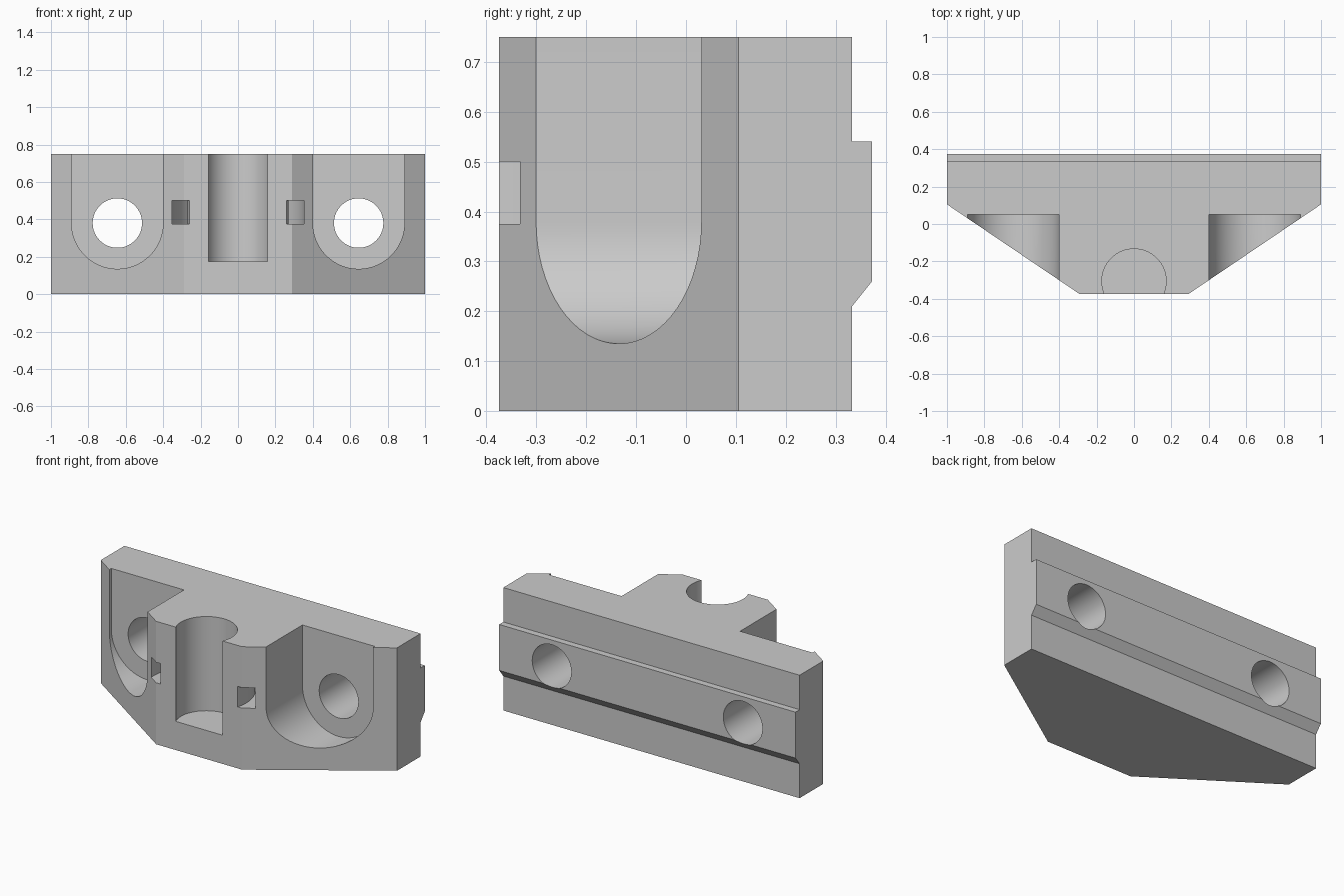
import bpy, bmesh
from math import sin, cos, pi, radians
from mathutils import Vector

cube = bpy.data.objects.get("Cube")
if cube:
    bpy.data.objects.remove(cube, do_unlink=True)

grey = bpy.data.materials.new("plain grey")
grey.use_nodes = True
COLOUR = (0.6, 0.6, 0.6, 1)
grey.diffuse_color = COLOUR
grey.node_tree.nodes["Principled BSDF"].inputs["Base Color"].default_value = COLOUR

AXES = {"x": lambda a, b, d: (d, a, b),
        "y": lambda a, b, d: (a, d, b),
        "z": lambda a, b, d: (a, b, d)}


def finish(bm, name):
    bmesh.ops.recalc_face_normals(bm, faces=bm.faces)
    mesh = bpy.data.meshes.new(name)
    bm.to_mesh(mesh)
    bm.free()
    mesh.materials.append(grey)
    obj = bpy.data.objects.new(name, mesh)
    bpy.context.collection.objects.link(obj)
    return obj


def prism(name, outline, axis, start, end):
    """Extrude a 2D outline along an axis."""
    bm = bmesh.new()
    face = bm.faces.new([bm.verts.new(AXES[axis](a, b, start)) for a, b in outline])
    moved = bmesh.ops.extrude_face_region(bm, geom=[face])["geom"]
    shift = Vector(AXES[axis](0, 0, end - start))
    bmesh.ops.translate(bm, vec=shift, verts=[v for v in moved if isinstance(v, bmesh.types.BMVert)])
    return finish(bm, name)


def arc(cx, cy, r, start, end, steps):
    return [(cx + r * cos(start + (end - start) * i / steps),
             cy + r * sin(start + (end - start) * i / steps)) for i in range(steps + 1)]


def circle(cx, cy, r):
    return arc(cx, cy, r, 0, 2 * pi, 64)[:-1]


def ring(name, cy, inner, outer, low, high):
    """Spin a rectangle about a vertical axis."""
    bm = bmesh.new()
    corners = [(inner, low), (outer, low), (outer, high), (inner, high)]
    verts = [bm.verts.new((r, cy, z)) for r, z in corners]
    edges = [bm.edges.new((verts[i], verts[i - 1])) for i in range(4)]
    bmesh.ops.spin(bm, geom=verts + edges, cent=(0, cy, 0), axis=(0, 0, 1),
                   angle=2 * pi, steps=64, use_duplicate=False)
    bmesh.ops.remove_doubles(bm, verts=bm.verts, dist=0.0001)
    return finish(bm, name)


def combine(target, tool, operation):
    mod = target.modifiers.new(tool.name, 'BOOLEAN')
    mod.operation, mod.solver, mod.object = operation, 'EXACT', tool
    bpy.context.view_layer.objects.active = target
    bpy.ops.object.modifier_apply(modifier=mod.name)
    bpy.data.objects.remove(tool, do_unlink=True)


HEIGHT, BACK, FRONT = 0.75, 0.333, -0.375
BORE_Y = -0.305
HOLE_X, HOLE_Z = 0.645, 0.38

# Tapered block
body = prism("mounting_block", [(-1, BACK), (-1, 0.105), (-0.29, FRONT),
                                (0.29, FRONT), (1, 0.105), (1, BACK)], "z", 0, HEIGHT)

# Locating rail along the back, chamfered underneath
rail = prism("back_rail", [(0.28, 0.21), (BACK, 0.21), (0.373, 0.26),
                           (0.373, 0.54), (0.28, 0.54)], "x", -1, 1)
combine(body, rail, 'UNION')

# Screw pockets and through holes on both sides
for side in (-1, 1):
    x = side * HOLE_X
    pocket = arc(x, HOLE_Z, 0.245, pi, 2 * pi, 32) + [(x + 0.245, 1), (x - 0.245, 1)]
    combine(body, prism("pocket_cutter", pocket, "y", -0.6, 0.05), 'DIFFERENCE')
    combine(body, prism("hole_cutter", circle(x, HOLE_Z, 0.132), "y", -0.2, 0.6), 'DIFFERENCE')

# Vertical bore breaking through the front
combine(body, prism("bore_cutter", circle(0, BORE_Y, 0.172), "z", 0.175, 1), 'DIFFERENCE')

# Curved strap channel around the bore
combine(body, ring("strap_cutter", BORE_Y, 0.27, 0.354, 0.375, 0.5), 'DIFFERENCE')

# Smooth the bores, keep the machined edges sharp
bpy.ops.object.select_all(action='DESELECT')
body.select_set(True)
bpy.context.view_layer.objects.active = body
bpy.ops.object.shade_smooth_by_angle(angle=radians(25))
